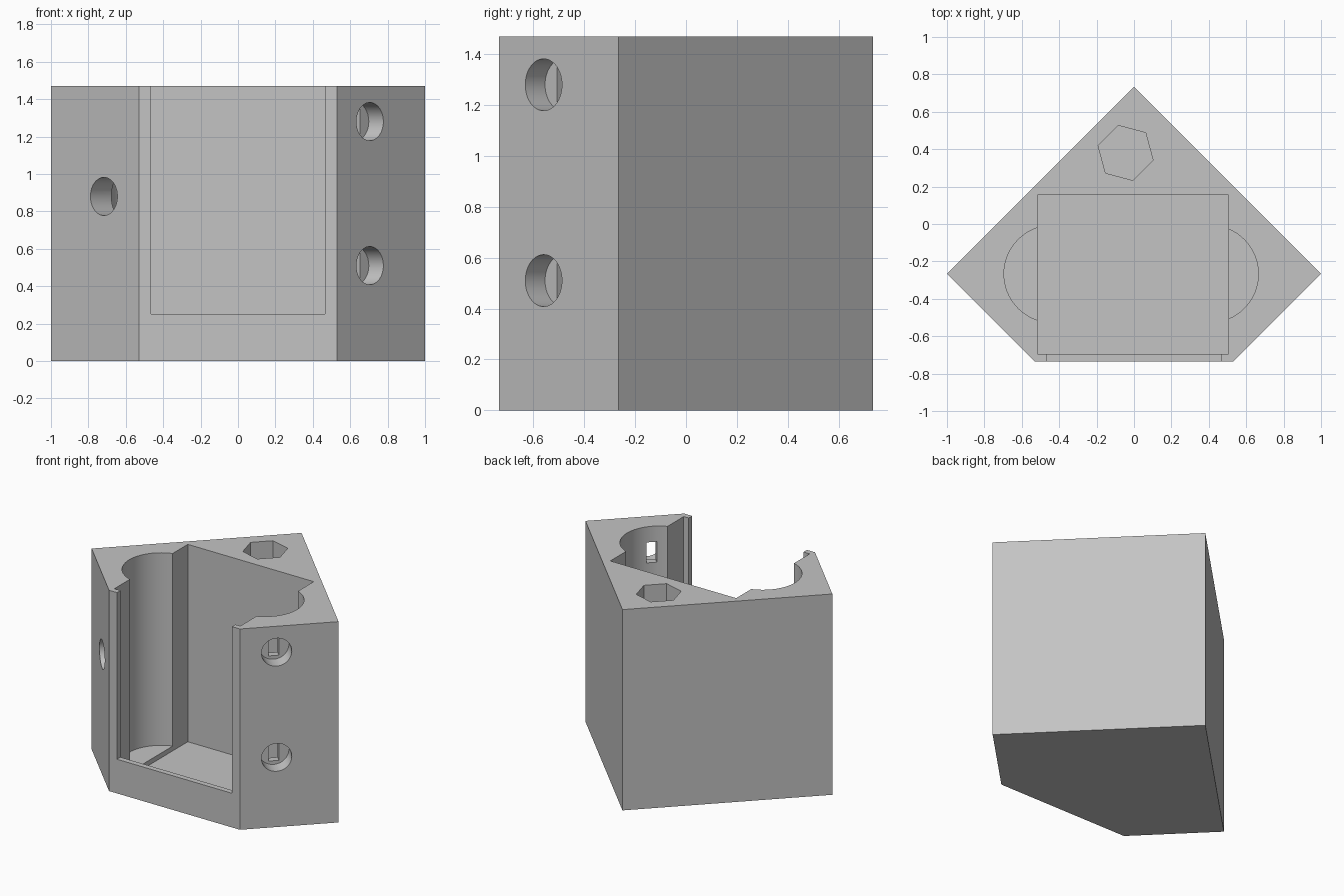
import bpy, math
import bmesh
from mathutils import Vector, Matrix

if "Cube" in bpy.data.objects:
    bpy.data.objects.remove(bpy.data.objects["Cube"], do_unlink=True)

HEIGHT = 1.47
OVER = HEIGHT + 0.2

grey = bpy.data.materials.new("plain grey")
grey.use_nodes = True
colour = (0.55, 0.55, 0.55, 1)
grey.diffuse_color = colour
grey.node_tree.nodes["Principled BSDF"].inputs["Base Color"].default_value = colour


def prism(name, outline, low, high):
    """Closed upright solid from a counter-clockwise outline."""
    bm = bmesh.new()
    base = bm.faces.new([bm.verts.new((x, y, low)) for x, y in outline])
    top = bmesh.ops.extrude_face_region(bm, geom=[base])["geom"]
    verts = [v for v in top if isinstance(v, bmesh.types.BMVert)]
    bmesh.ops.translate(bm, verts=verts, vec=(0, 0, high - low))
    bmesh.ops.recalc_face_normals(bm, faces=bm.faces)
    mesh = bpy.data.meshes.new(name)
    bm.to_mesh(mesh)
    bm.free()
    mesh.materials.append(grey)
    obj = bpy.data.objects.new(name, mesh)
    bpy.context.collection.objects.link(obj)
    return obj


def rectangle(x0, x1, y0, y1):
    return [(x0, y0), (x1, y0), (x1, y1), (x0, y1)]


def polygon(x, y, radius, sides, turn=0):
    angles = [math.radians(turn) + math.tau * i / sides for i in range(sides)]
    return [(x + radius * math.cos(a), y + radius * math.sin(a)) for a in angles]


def sideways(name, outline, start, inward, depth):
    """Cutter running into the body from a point on a slanted face."""
    obj = prism(name, outline, -0.1, depth)
    axis = Vector(inward).normalized()
    across = Vector((0, 0, 1)).cross(axis)
    turn = Matrix((across, Vector((0, 0, 1)), -across.cross(Vector((0, 0, 1))))).transposed()
    turn.col[2] = axis
    if turn.determinant() < 0:
        turn.col[0] = -across
    obj.data.transform(Matrix.Translation(start) @ turn.to_4x4())
    return obj


# Five-sided block
body = prism("corner_housing",
             [(-1, -0.265), (-0.53, -0.735), (0.53, -0.735), (1, -0.265), (0, 0.735)],
             0, HEIGHT)

# Main pocket, rounded side pockets, front opening and hexagonal well
cutters = [
    prism("main_pocket", rectangle(-0.515, 0.505, -0.695, 0.155), 0.025, OVER),
    prism("left_round_pocket", polygon(0.405, -0.267, 0.26, 64), 0.06, OVER),
    prism("right_round_pocket", polygon(-0.435, -0.267, 0.26, 64), 0.06, OVER),
    prism("front_opening", rectangle(-0.465, 0.465, -0.9, -0.6), 0.25, OVER),
    prism("hex_well", polygon(-0.045, 0.38, 0.152, 6, 45), 0.06, OVER),
]

# Two counterbores with narrow slots behind, and one plain bore opposite
bore = polygon(0, 0, 0.102, 48)
slot = rectangle(-0.035, 0.035, -0.075, 0.075)
for z in (0.51, 1.28):
    start = (0.705, -0.56, z)
    cutters.append(sideways("counterbore", bore, start, (-1, 1, 0), 0.11))
    cutters.append(sideways("slot", slot, start, (-1, 1, 0), 0.3))
cutters.append(sideways("plain_bore", bore, (-0.717, -0.548, 0.88), (1, 1, 0), 0.3))

for cutter in cutters:
    cut = body.modifiers.new(cutter.name, "BOOLEAN")
    cut.operation = "DIFFERENCE"
    cut.solver = "EXACT"
    cut.object = cutter

# Apply the cuts and drop the cutters
bpy.context.view_layer.update()
evaluated = body.evaluated_get(bpy.context.evaluated_depsgraph_get())
result = bpy.data.meshes.new_from_object(evaluated)
body.modifiers.clear()
body.data = result
body.data.materials.clear()
body.data.materials.append(grey)
for cutter in cutters:
    bpy.data.objects.remove(cutter, do_unlink=True)

bpy.ops.object.select_all(action="DESELECT")
body.select_set(True)
bpy.context.view_layer.objects.active = body
bpy.ops.object.shade_smooth_by_angle(angle=math.radians(30))
